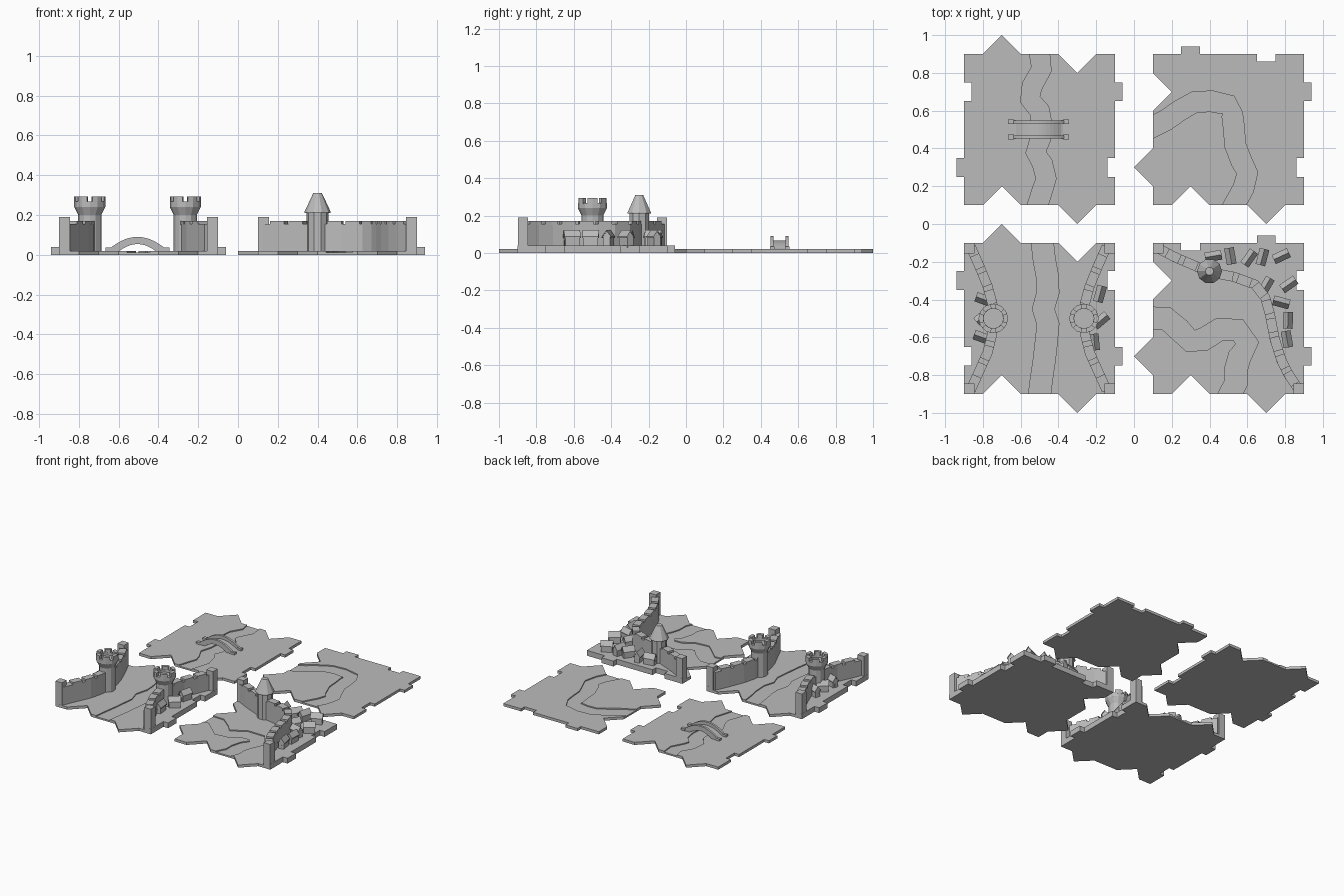
import bpy, bmesh, math
from mathutils import Vector, Matrix

cube = bpy.data.objects.get("Cube")
if cube:
    bpy.data.objects.remove(cube)

STONE = bpy.data.materials.new("stone_grey")
STONE.use_nodes = True
GREY = (0.5, 0.5, 0.5, 1)
STONE.diffuse_color = GREY
for node in STONE.node_tree.nodes:
    if node.type == 'BSDF_PRINCIPLED':
        node.inputs["Base Color"].default_value = GREY


# Shared helpers
def prism(bm, points, low, high, axis='z'):
    """Extrude a 2D outline along z, or an x-z outline along y."""
    def place(p, d):
        return (p[0], p[1], d) if axis == 'z' else (p[0], d, p[1])
    a = [bm.verts.new(place(p, low)) for p in points]
    b = [bm.verts.new(place(p, high)) for p in points]
    faces = [bm.faces.new(a), bm.faces.new(b[::-1])]
    for i in range(len(a)):
        j = (i + 1) % len(a)
        faces.append(bm.faces.new((a[j], a[i], b[i], b[j])))
    bmesh.ops.recalc_face_normals(bm, faces=faces)


def box(bm, x, y, low, high, sx, sy):
    prism(bm, [(x - sx, y - sy), (x + sx, y - sy), (x + sx, y + sy), (x - sx, y + sy)], low, high)


def lathe(bm, profile, sides, x, y):
    rings = []
    for r, z in profile:
        rings.append([bm.verts.new((x + r * math.cos(math.tau * k / sides),
                                    y + r * math.sin(math.tau * k / sides), z)) for k in range(sides)])
    faces = [bm.faces.new(rings[0]), bm.faces.new(rings[-1])]
    for lower, upper in zip(rings, rings[1:]):
        for k in range(sides):
            j = (k + 1) % sides
            faces.append(bm.faces.new((lower[k], lower[j], upper[j], upper[k])))
    bmesh.ops.recalc_face_normals(bm, faces=faces)


def finish(name, bm):
    mesh = bpy.data.meshes.new(name)
    bm.to_mesh(mesh)
    bm.free()
    mesh.materials.append(STONE)
    ob = bpy.data.objects.new(name, mesh)
    bpy.context.collection.objects.link(ob)
    return ob


def ribbon(path, half):
    """Outline of a band that follows a path."""
    pts = [Vector(p) for p in path]
    left, right = [], []
    for i, p in enumerate(pts):
        t = (pts[min(i + 1, len(pts) - 1)] - pts[max(i - 1, 0)]).normalized()
        n = Vector((-t.y, t.x)) * half
        left.append(p + n)
        right.append(p - n)
    return left + right[::-1]


def along(path, distance):
    pts = [Vector(p) for p in path]
    for a, b in zip(pts, pts[1:]):
        step = (b - a).length
        if distance <= step:
            return a.lerp(b, distance / step)
        distance -= step
    return pts[-1]


def carve(ob, outline, low):
    bm = bmesh.new()
    prism(bm, outline, low, 0.2)
    cutter = finish("cutter", bm)
    cutter.hide_render = True
    mod = ob.modifiers.new("carve", 'BOOLEAN')
    mod.operation, mod.solver, mod.object = 'DIFFERENCE', 'EXACT', cutter
    bpy.context.view_layer.objects.active = ob
    bpy.ops.object.modifier_apply(modifier=mod.name)
    bpy.data.objects.remove(cutter)


# Interlocking tiles: t = pointed joint, r = square joint, R = square joint reversed
def tile(name, cx, cy, joints, river, half, lowland=None):
    outline = []
    for k, joint in enumerate(joints):
        side = [(-0.4, 0)]
        for t, sign in ((-0.2, -1), (0.2, 1)):
            if joint == 't':
                side += [(t - 0.1, 0), (t, 0.1 * sign), (t + 0.1, 0)]
            else:
                d = 0.04 * sign * (-1 if joint == 'R' else 1)
                side += [(t - 0.05, 0), (t - 0.05, d), (t + 0.05, d), (t + 0.05, 0)]
        turn = Matrix.Rotation(k * math.pi / 2, 2)
        outline += [turn @ Vector((t, -0.4 - d)) + Vector((cx, cy)) for t, d in side]
    bm = bmesh.new()
    prism(bm, outline, 0, 0.04 if lowland else 0.02)
    ob = finish(name, bm)
    if lowland:
        carve(ob, lowland, 0.02)
    pts = [Vector(p) for p in river]
    first = pts[0] + (pts[0] - pts[1]).normalized() * 0.05
    last = pts[-1] + (pts[-1] - pts[-2]).normalized() * 0.05
    carve(ob, ribbon([first] + pts + [last], half), 0.012)


# Wall paths
west_wall = [(-.865, -.12), (-.82, -.22), (-.775, -.33), (-.75, -.42), (-.745, -.5),
             (-.75, -.58), (-.775, -.68), (-.82, -.78), (-.865, -.88)]
east_wall = [(-1.01 - x, y) for x, y in west_wall]
city_wall = [(.13, -.13), (.215, -.175), (.32, -.22), (.4, -.255), (.53, -.28), (.64, -.32), (.695, -.39),
             (.72, -.48), (.745, -.61), (.78, -.72), (.82, -.8), (.875, -.88)]

gate_low = [(-.865, .1)] + west_wall + [(-.865, -1.1), (-.145, -1.1)] + east_wall[::-1] + [(-.145, .1)]
city_low = [(-.1, -.11)] + city_wall + [(.89, -1.1), (-.1, -1.1)]

tile("bridge_tile", -0.5, 0.5, "trtr",
     [(-.5, .9), (-.49, .82), (-.54, .73), (-.55, .66), (-.5, .6), (-.49, .54), (-.495, .45),
      (-.52, .38), (-.485, .32), (-.465, .24), (-.485, .18), (-.51, .1)], .053)
tile("bend_tile", 0.5, 0.5, "trrt",
     [(.1, .515), (.17, .55), (.24, .6), (.32, .645), (.41, .65), (.5, .63), (.52, .58), (.53, .5),
      (.535, .42), (.57, .33), (.6, .27), (.58, .19), (.53, .1)], .055)
tile("gate_tile", -0.5, -0.5, "tRtR",
     [(-.485, -.1), (-.475, -.19), (-.46, -.27), (-.455, -.36), (-.48, -.45), (-.455, -.53),
      (-.465, -.63), (-.475, -.72), (-.49, -.82), (-.5, -.9)], .058, gate_low)
tile("city_tile", 0.5, -0.5, "tRRt",
     [(.1, -.5), (.17, -.5), (.24, -.56), (.3, -.62), (.37, -.61), (.45, -.56), (.55, -.56),
      (.6, -.63), (.56, -.7), (.54, -.77), (.54, -.84), (.51, -.9)], .06, city_low)


# Crenellated walls with square corner posts
def wall(name, path, posts):
    bm = bmesh.new()
    prism(bm, ribbon(path, .026), 0.015, 0.155)
    total = sum((Vector(b) - Vector(a)).length for a, b in zip(path, path[1:]))
    s = 0.05
    while s + .075 < total:
        prism(bm, ribbon([along(path, s + d) for d in (0, .037, .075)], .026), 0.15, 0.17)
        s += 0.1
    for x, y in posts:
        box(bm, x, y, 0.001, 0.19, .0275, .0275)
    finish(name, bm)


wall("west_wall", west_wall, [(-.872, -.128), (-.872, -.872)])
wall("east_wall", east_wall, [(-.128, -.128), (-.128, -.872)])
wall("city_wall", city_wall, [(.128, -.128), (.872, -.872)])

# Battlement towers
for name, x in (("west_tower", -.745), ("east_tower", -.265)):
    bm = bmesh.new()
    lathe(bm, [(.058, .015), (.058, .2), (.078, .24), (.078, .268), (.053, .268), (.053, .25)], 12, x, -.5)
    for k in range(6):
        ring = [(r, k * math.pi / 3 + math.radians(a)) for r, a in
                ((.053, -20), (.077, -20), (.078, 0), (.077, 20), (.053, 20), (.053, 0))]
        prism(bm, [(x + r * math.cos(a), r * math.sin(a) - .5) for r, a in ring], .262, .293)
    finish(name, bm)

# Round tower with pointed roof
bm = bmesh.new()
lathe(bm, [(.055, .015), (.055, .215)], 10, .4, -.25)
lathe(bm, [(.066, .21), (.066, .216), (.022, .31)], 10, .4, -.25)
finish("roofed_tower", bm)

# Arched bridge: deck, two parapets and end blocks
def arch(drop):
    us = [i / 8 - 1 for i in range(17)]
    top = [(-.505 + .158 * u, max(.017, .015 + .075 * (1 - u * u) - drop)) for u in us]
    under = [(-.505 + .1 * u, .012 + .042 * (1 - u * u)) for u in us]
    return top + [(-.347, .012)] + under[::-1] + [(-.663, .012)]


bm = bmesh.new()
prism(bm, arch(.024), .458, .544, 'y')
for y in (.452, .532):
    prism(bm, arch(0), y, y + .017, 'y')
    for x in (-.65, -.36):
        box(bm, x, y + .0085, .012, .036, .016, .012)
finish("bridge", bm)

# Gabled houses: x, y, ridge direction in degrees
houses = [(.42, -.17, 10), (.51, -.17, 100), (.61, -.18, 55), (.68, -.175, 75), (.78, -.17, 25),
          (.7, -.325, 60), (.82, -.32, 35), (.78, -.415, -15), (.815, -.51, 88), (.81, -.61, 100),
          (-.795, -.4, -20), (-.805, -.6, -20), (-.8, -.49, 40),
          (-.18, -.37, 75), (-.175, -.51, 40), (-.21, -.625, 95)]
for i, (x, y, angle) in enumerate(houses):
    bm = bmesh.new()
    prism(bm, [(-.02, .03), (.02, .03), (.02, .09), (0, .116), (-.02, .09)], -.039, .039, 'y')
    prism(bm, [(-.026, .08), (0, .114), (.026, .08), (.026, .087), (0, .122), (-.026, .087)], -.044, .044, 'y')
    box(bm, 0, -.039, .035, .068, .007, .002)
    ob = finish("house_%02d" % (i + 1), bm)
    ob.location = (x, y, 0)
    ob.rotation_euler.z = math.radians(angle - 90)
